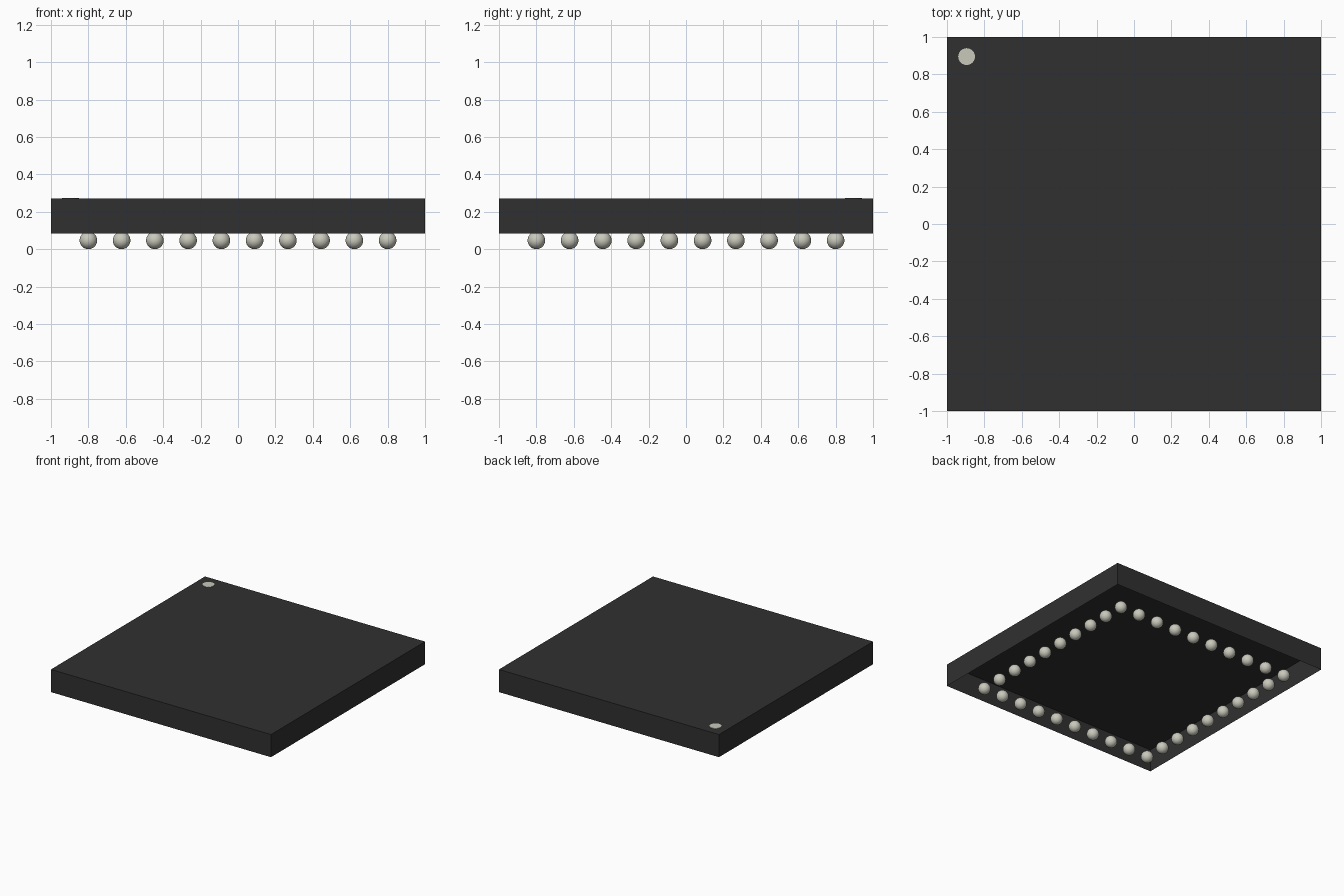
import bpy
import bmesh
from mathutils import Matrix

cube = bpy.data.objects.get("Cube")
if cube:
    bpy.data.objects.remove(cube, do_unlink=True)

HALF = 1.0            # half width of the package
BOTTOM, TOP = 0.084, 0.27
BALL_R = 0.047
PITCH_HALF = 0.8      # distance from centre to each row of balls
PER_SIDE = 10


def material(name, colour):
    mat = bpy.data.materials.new(name)
    mat.use_nodes = True
    mat.diffuse_color = (*colour, 1)
    mat.node_tree.nodes["Principled BSDF"].inputs["Base Color"].default_value = (*colour, 1)
    return mat


def add_object(name, bm, mat, smooth=False):
    mesh = bpy.data.meshes.new(name)
    for face in bm.faces:
        face.smooth = smooth
    bm.to_mesh(mesh)
    bm.free()
    mesh.materials.append(mat)
    obj = bpy.data.objects.new(name, mesh)
    bpy.context.collection.objects.link(obj)
    return obj


charcoal = material("charcoal plastic", (0.03, 0.03, 0.03))
silver = material("warm silver", (0.58, 0.58, 0.50))

# Package body: a thin shell, open underneath
bm = bmesh.new()
size = Matrix.Diagonal((2 * HALF, 2 * HALF, TOP - BOTTOM, 1))
bmesh.ops.create_cube(bm, size=1, matrix=Matrix.Translation((0, 0, (TOP + BOTTOM) / 2)) @ size)
underside = [f for f in bm.faces if f.normal.z < -0.5]
bmesh.ops.delete(bm, geom=underside, context='FACES_ONLY')
add_object("package_body", bm, charcoal)

# Corner marker: thin round plate on the top
bm = bmesh.new()
bmesh.ops.create_cone(bm, cap_ends=True, segments=24, radius1=0.045, radius2=0.045, depth=0.004,
                      matrix=Matrix.Translation((-0.895, 0.895, TOP + 0.001)))
add_object("corner_marker", bm, silver)

# Solder balls: one ring around the underside
bm = bmesh.new()
step = 2 * PITCH_HALF / (PER_SIDE - 1)
last = PER_SIDE - 1
for i in range(PER_SIDE):
    for j in range(PER_SIDE):
        if i in (0, last) or j in (0, last):
            spot = (i * step - PITCH_HALF, j * step - PITCH_HALF, BALL_R)
            bmesh.ops.create_uvsphere(bm, u_segments=24, v_segments=14, radius=BALL_R,
                                      matrix=Matrix.Translation(spot))
add_object("solder_balls", bm, silver, smooth=True)
